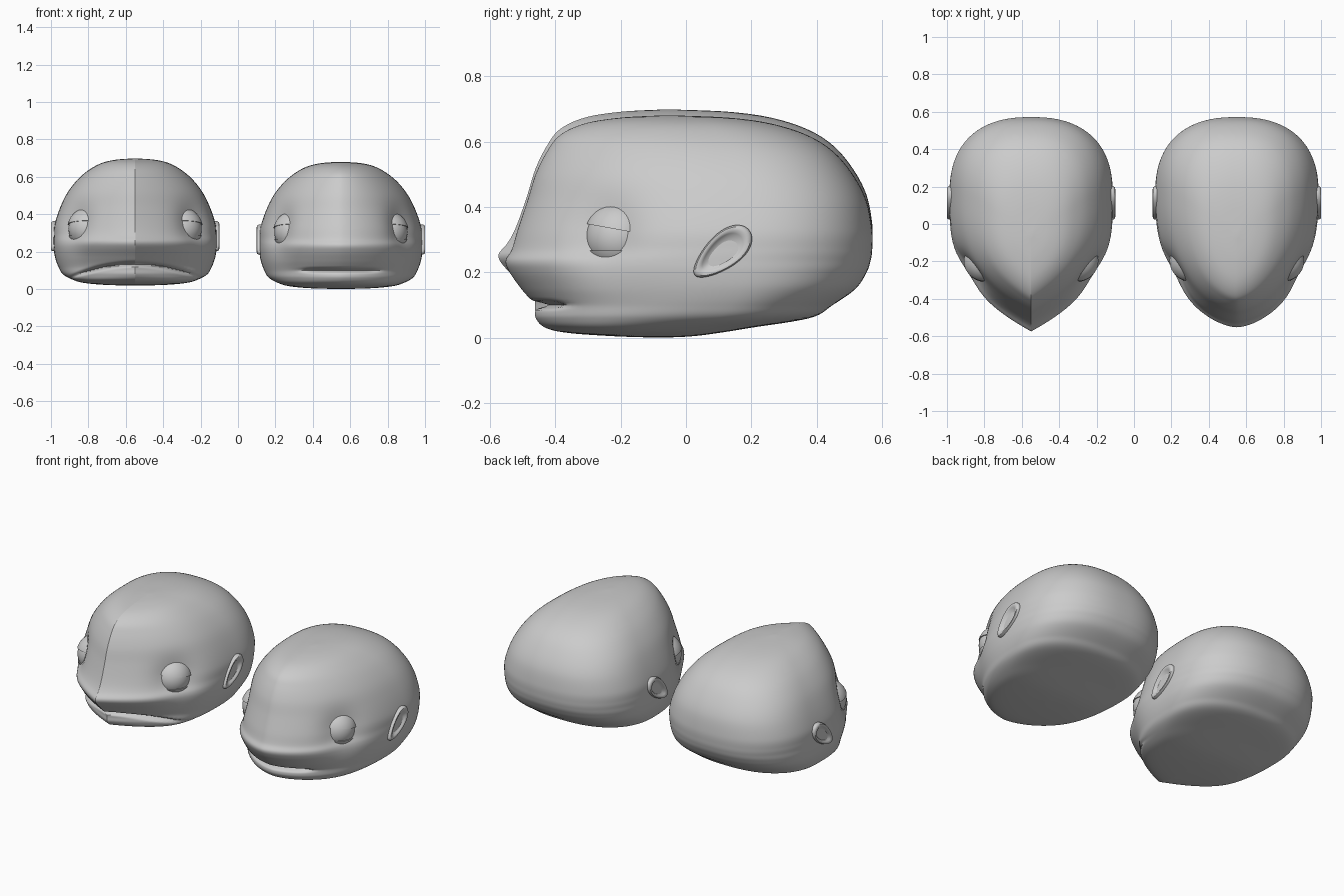
import bpy, bmesh, math
from mathutils import Vector

if "Cube" in bpy.data.objects:
    bpy.data.objects.remove(bpy.data.objects["Cube"])

# Skull slices: height, front y, back y, half width
ROWS = [(0, -.10, -.06, .01), (.004, -.22, .02, .16), (.014, -.36, .10, .27),
        (.03, -.43, .20, .33), (.06, -.46, .38, .385), (.10, -.465, .45, .41),
        (.15, -.505, .52, .428), (.20, -.54, .553, .436), (.235, -.552, .565, .437),
        (.27, -.533, .57, .436), (.33, -.515, .57, .43), (.42, -.485, .552, .40),
        (.50, -.46, .51, .36), (.57, -.425, .45, .305), (.62, -.385, .37, .245),
        (.655, -.31, .26, .18), (.673, -.2, .13, .105), (.68, -.07, -.04, .01)]
SEG, SUB = 128, 8
EYE = Vector((.30, -.245, .305))
OUT = Vector((.76, -.65, 0)).normalized()


def finish(name, bm):
    bmesh.ops.recalc_face_normals(bm, faces=bm.faces)
    me = bpy.data.meshes.new(name)
    bm.to_mesh(me)
    bm.free()
    ob = bpy.data.objects.new(name, me)
    bpy.context.collection.objects.link(ob)
    bpy.ops.object.select_all(action='DESELECT')
    bpy.context.view_layer.objects.active = ob
    ob.select_set(True)
    bpy.ops.object.shade_smooth_by_angle(angle=math.radians(50))
    return ob


def loft(name, rings):
    bm = bmesh.new()
    vr = [[bm.verts.new(p) for p in r] for r in rings]
    n = len(vr[0])
    for a, b in zip(vr, vr[1:]):
        for i in range(n):
            j = (i + 1) % n
            bm.faces.new((a[i], a[j], b[j], b[i]))
    bm.faces.new(vr[0])
    bm.faces.new(vr[-1])
    return finish(name, bm)


def slices():
    """Smoothly interpolated skull slices."""
    n = len(ROWS)
    for i in range(n - 1):
        P = [ROWS[max(0, min(n - 1, i + k))] for k in (-1, 0, 1, 2)]
        for s in range(SUB):
            t = s / SUB
            yield [.5 * (2 * b + (c - a) * t + (2 * a - 5 * b + 4 * c - d) * t * t
                         + (3 * b - a - 3 * c + d) * t ** 3) for a, b, c, d in zip(*P)]
    yield list(ROWS[-1])


def head(name, cx, lift, p, q, beak, mouth_z, arc, mouth_w):
    rings = []
    for z, f, b, w in slices():
        f -= beak * math.exp(-((z - .23) / .06) ** 2)
        yc = f + (b - f) * .63
        ring = []
        for i in range(SEG):
            a = 2 * math.pi * i / SEG
            c, s = math.cos(a), math.sin(a)
            sx = 1 if c >= 0 else -1
            if s < 0:       # tapering face
                t = -s
                x, y = w * max(0, 1 - t ** p) ** q, yc - t * (yc - f)
            else:           # rounded back of the skull
                x, y = w * abs(c) ** (2 / 2.4), yc + (b - yc) * s ** (2 / 2.4)
            if i in (SEG // 4, 3 * SEG // 4):
                x = 0
            v = Vector((x, y, z))
            # eye socket
            v -= OUT * .042 * math.exp(-((v - EYE).length / .115) ** 2)
            # mouth groove
            if s < 0:
                fade = 1 / (1 + (x / mouth_w) ** 10)
                v.y += .045 * fade * math.exp(-((z - mouth_z + arc * x * x) / .009) ** 2)
            ring.append((cx + sx * v.x, v.y, z + lift))
        rings.append(ring)
    loft(name, rings)


def ball(name, pos, r, cut=None, normal=None):
    """Sphere, optionally keeping only the side of a plane the normal points to."""
    bm = bmesh.new()
    bmesh.ops.create_uvsphere(bm, u_segments=48, v_segments=32, radius=r)
    bmesh.ops.translate(bm, verts=bm.verts, vec=pos)
    if cut:
        geom = bm.verts[:] + bm.edges[:] + bm.faces[:]
        bmesh.ops.bisect_plane(bm, geom=geom, plane_co=cut, plane_no=normal, clear_inner=True)
        bmesh.ops.holes_fill(bm, edges=[e for e in bm.edges if e.is_boundary], sides=0)
    finish(name, bm)


def eye(cx, lift, side):
    c = EYE - OUT * .067
    pos = Vector((cx + side * c.x, c.y, c.z + lift))
    ball("eyeball", pos, .107)
    ball("upper_eyelid", pos, .113, (pos.x, EYE.y, .337 + lift), (0, .18, 1))
    ball("lower_eyelid", pos, .112, (pos.x, EYE.y, .267 + lift), (0, 0, -1))


def ear(cx, lift, side):
    ca, sa = math.cos(math.radians(40)), math.sin(math.radians(40))
    rings = []
    for k, x in ((.92, .40), (1, .425), (1, .440), (.93, .449), (.82, .450),
                 (.70, .445), (.58, .436), (.3, .433), (.02, .433)):
        ring = []
        for i in range(48):
            a = 2 * math.pi * i / 48
            u = .108 * math.cos(a) * k
            v = .052 * math.sin(a) * k * (1 + .25 * math.cos(a))
            ring.append((cx + side * x, .11 + u * ca - v * sa, .26 + lift + u * sa + v * ca))
        rings.append(ring)
    loft("ear", rings)


# Pointed-face head on the left, rounded-face head on the right
head("pointed_head", -.55, .018, 3.0, 1.0, .022, .115, .6, .30)
head("rounded_head", .55, 0, 2.3, .6, 0, .10, 0, .18)
for cx, lift in ((-.55, .018), (.55, 0)):
    for side in (-1, 1):
        eye(cx, lift, side)
        ear(cx, lift, side)
